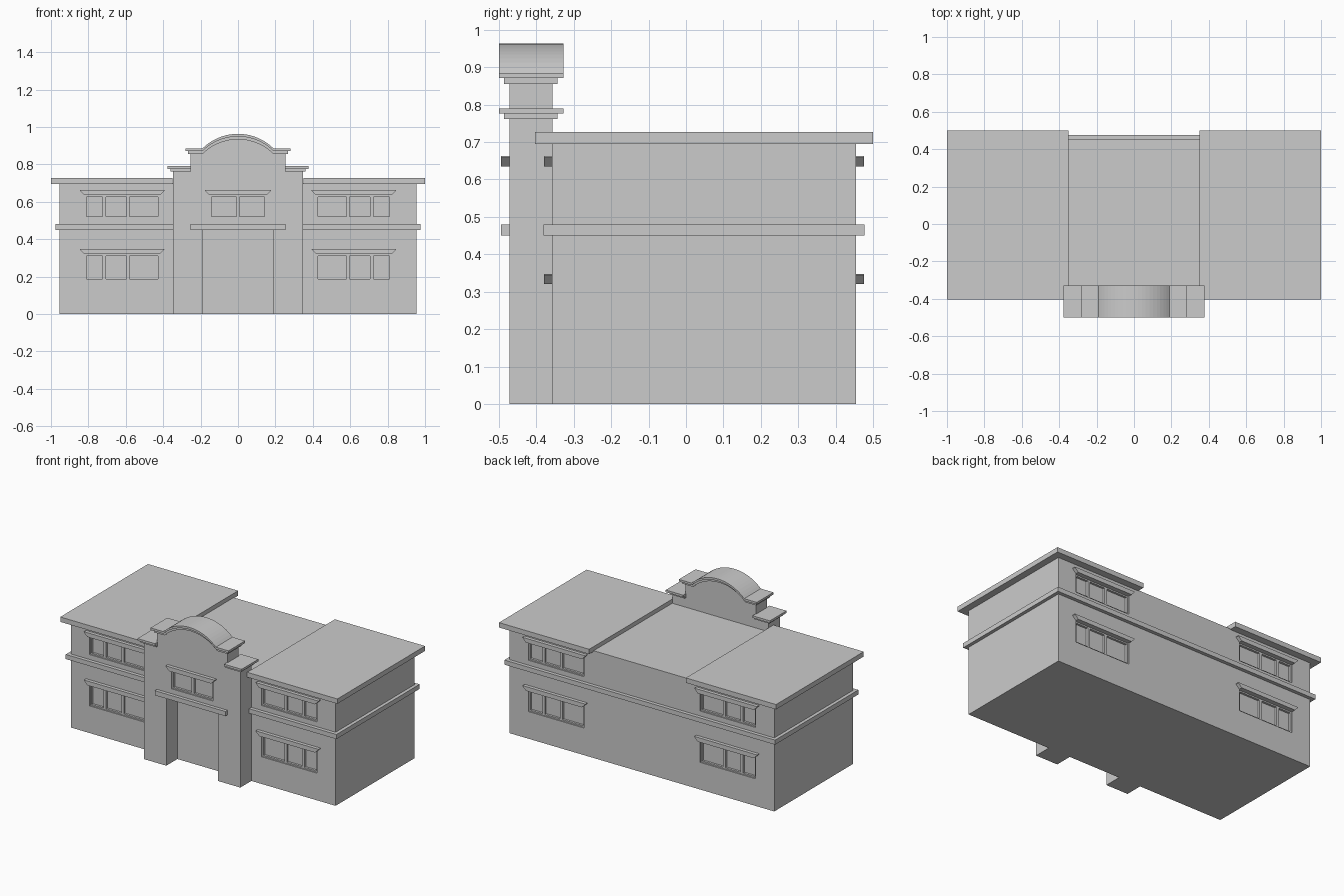
import bpy, bmesh, math

if "Cube" in bpy.data.objects:
    bpy.data.objects.remove(bpy.data.objects["Cube"])

FRONT, BACK, TOWER = -0.358, 0.454, -0.472   # wall planes (y)
REC = 0.022                                  # window recess depth


def make(name, bm):
    bmesh.ops.recalc_face_normals(bm, faces=bm.faces)
    me = bpy.data.meshes.new(name)
    bm.to_mesh(me)
    bm.free()
    ob = bpy.data.objects.new(name, me)
    bpy.context.collection.objects.link(ob)
    return ob


def add_prism(bm, pts, y0, y1):
    """Extrude an x-z outline from y0 to y1."""
    a = [bm.verts.new((x, y0, z)) for x, z in pts]
    b = [bm.verts.new((x, y1, z)) for x, z in pts]
    bm.faces.new(a)
    bm.faces.new(b[::-1])
    n = len(pts)
    for i in range(n):
        j = (i + 1) % n
        bm.faces.new((a[i], b[i], b[j], a[j]))


def add_box(bm, x0, x1, y0, y1, z0, z1):
    add_prism(bm, [(x0, z0), (x1, z0), (x1, z1), (x0, z1)], y0, y1)


def prism(name, pts, y0, y1):
    bm = bmesh.new()
    add_prism(bm, pts, y0, y1)
    return make(name, bm)


def box(name, x0, x1, y0, y1, z0, z1):
    return prism(name, [(x0, z0), (x1, z0), (x1, z1), (x0, z1)], y0, y1)


def cut(ob, bm):
    """Boolean the collected window recesses out of a wall."""
    cutter = make("recess_cutter", bm)
    cutter.hide_render = True
    mod = ob.modifiers.new("recesses", 'BOOLEAN')
    mod.operation, mod.solver, mod.object = 'DIFFERENCE', 'EXACT', cutter
    bpy.context.view_layer.objects.active = ob
    bpy.ops.object.modifier_apply(modifier=mod.name)
    bpy.data.objects.remove(cutter, do_unlink=True)


def window(name, xs, z0, z1, wall, out, cutters):
    """xs: left edge, mullion centres, right edge; out: outward y sign."""
    x0, x1 = xs[0], xs[-1]
    add_box(cutters, x0, x1, wall - out * REC, wall + out * 0.05, z0, z1)
    # frame and mullions sitting inside the recess
    ya, yb = wall - out * (REC + 0.003), wall - out * 0.008
    bm = bmesh.new()
    w = 0.009
    add_box(bm, x0, x1, ya, yb, z0, z0 + w)
    add_box(bm, x0, x1, ya, yb, z1 - w, z1)
    add_box(bm, x0, x0 + w, ya, yb, z0 + w, z1 - w)
    add_box(bm, x1 - w, x1, ya, yb, z0 + w, z1 - w)
    for x in xs[1:-1]:
        add_box(bm, x - w, x + w, ya, yb, z0 + w, z1 - w)
    make(name + "_frame", bm)
    # flared lintel
    prism(name + "_lintel",
          [(x0 - 0.002, z1), (x1 + 0.002, z1), (x1 + 0.026, z1 + 0.024),
           (x1 + 0.026, z1 + 0.028), (x0 - 0.026, z1 + 0.028), (x0 - 0.026, z1 + 0.024)],
          wall - out * 0.003, wall + out * REC)


# main block, belt course and roof slabs
body = box("main_block", -0.955, 0.955, FRONT, BACK, 0, 0.70)
box("belt_course", -0.977, 0.977, -0.381, 0.477, 0.45, 0.48)
for side, s in (("left", -1), ("right", 1)):
    a, b = sorted((s * 0.349, s * 1.0))
    box(side + "_roof_slab", a, b, -0.404, 0.5, 0.695, 0.727)

# wing windows, front and back, mirrored left to right
cutters = bmesh.new()
for face, wall, out in (("front", FRONT, -1), ("back", BACK, 1)):
    for side, s in (("left", -1), ("right", 1)):
        xs = sorted(s * x for x in (0.42, 0.588, 0.716, 0.82))
        for level, z0, z1 in (("lower", 0.177, 0.32), ("upper", 0.512, 0.635)):
            window(f"{face}_{side}_{level}_window", xs, z0, z1, wall, out, cutters)
cut(body, cutters)

# stepped, arched outline of the entrance gable
R = (0.19 ** 2 + 0.078 ** 2) / (2 * 0.078)
A = math.asin(0.19 / R)
arc = [(R * math.sin(-A + 2 * A * i / 20), 0.963 - R + R * math.cos(-A + 2 * A * i / 20))
       for i in range(21)]


def arch_line(half, drop):
    return [(x, z - drop) for x, z in [(-half, 0.885)] + arc + [(half, 0.885)]]


def arch_band(half, top, bottom):
    return arch_line(half, top) + arch_line(half, bottom)[::-1]


outline = ([(-0.187, 0), (-0.347, 0), (-0.347, 0.765), (-0.255, 0.765)]
           + arch_line(0.255, 0.028)
           + [(0.255, 0.765), (0.347, 0.765), (0.347, 0), (0.187, 0),
              (0.187, 0.45), (-0.187, 0.45)])
gable = prism("entrance_gable", outline, TOWER, FRONT + 0.001)
cutters = bmesh.new()
window("entrance_window", [-0.15, 0, 0.15], 0.512, 0.635, TOWER, -1, cutters)
cut(gable, cutters)
box("door_band", -0.255, 0.255, -0.494, TOWER + 0.003, 0.45, 0.48)

# gable copings: an upper cap over a narrower moulding
prism("arch_cap", arch_band(0.281, 0, 0.014), -0.5, -0.328)
prism("arch_moulding", arch_band(0.267, 0.014, 0.03), -0.487, -0.343)
for side, s in (("left", -1), ("right", 1)):
    a, b = sorted((s * 0.25, s * 0.376))
    box(side + "_shoulder_cap", a, b, -0.5, -0.328, 0.776, 0.79)
    a, b = sorted((s * 0.25, s * 0.361))
    box(side + "_shoulder_moulding", a, b, -0.487, -0.343, 0.762, 0.776)
